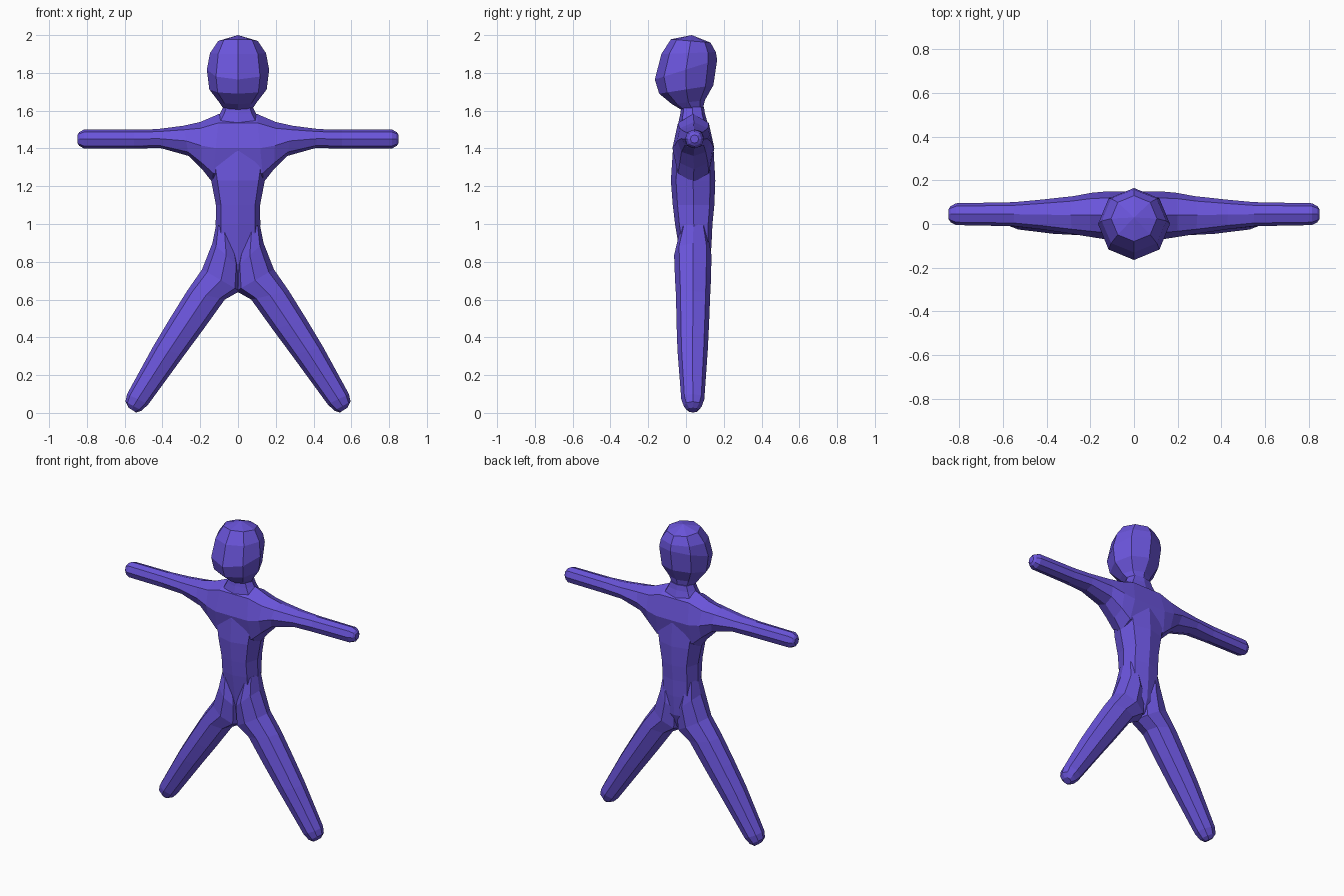
import bpy, bmesh, math
from mathutils import Vector

if "Cube" in bpy.data.objects:
    bpy.data.objects.remove(bpy.data.objects["Cube"])

purple = bpy.data.materials.new("purple")
purple.diffuse_color = (0.145, 0.09, 0.71, 1)
purple.use_nodes = True
purple.node_tree.nodes["Principled BSDF"].inputs["Base Color"].default_value = purple.diffuse_color


def ring(p, q, y0, y1):
    """Cross-section through two outline points (x, z), spanning y0..y1."""
    a, b = Vector((p[0], 0, p[1])), Vector((q[0], 0, q[1]))
    c = (a + b) / 2 + Vector((0, (y0 + y1) / 2, 0))
    return c, (b - a) / 2, Vector((0, (y1 - y0) / 2, 0))


def tilted_ring(f, b, w):
    """Cross-section through front and back points (y, z), half width w."""
    a, b = Vector((0, *f)), Vector((0, *b))
    return (a + b) / 2, Vector((w, 0, 0)), (b - a) / 2


def loft(name, rings, diag=0.707, apex=None):
    """Eight-sided closed skin over a list of cross-sections."""
    bm = bmesh.new()
    loops = []
    for c, u, v in rings:
        loop = []
        for i in range(8):
            t = i * math.pi / 4
            k = diag / 0.7071 if i % 2 else 1
            loop.append(bm.verts.new(c + (u * math.cos(t) + v * math.sin(t)) * k))
        loops.append(loop)
    for l0, l1 in zip(loops, loops[1:]):
        for i in range(8):
            j = (i + 1) % 8
            bm.faces.new((l0[i], l0[j], l1[j], l1[i]))
    bm.faces.new(loops[0])
    if apex:
        top = bm.verts.new(apex)
        for i in range(8):
            bm.faces.new((loops[-1][i], loops[-1][(i + 1) % 8], top))
    else:
        bm.faces.new(loops[-1])
    bmesh.ops.recalc_face_normals(bm, faces=bm.faces)
    me = bpy.data.meshes.new(name)
    bm.to_mesh(me)
    bm.free()
    me.materials.append(purple)
    ob = bpy.data.objects.new(name, me)
    bpy.context.collection.objects.link(ob)
    return ob


# Torso: half width, height, front and back
torso = [(0.03, 0.67, 0.0, 0.09), (0.09, 0.76, -0.02, 0.125), (0.115, 0.89, -0.04, 0.135),
         (0.118, 1.0, -0.058, 0.14), (0.117, 1.1, -0.07, 0.15), (0.142, 1.23, -0.08, 0.155),
         (0.17, 1.38, -0.07, 0.147), (0.15, 1.5, -0.048, 0.125), (0.095, 1.585, -0.03, 0.1),
         (0.078, 1.62, -0.025, 0.095)]
body = loft("body", [ring((-w, z), (w, z), y0, y1) for w, z, y0, y1 in torso], 0.77)

# Arms and shoulders: one skin from hand to hand
arm = [((0.10, 1.583), (0.135, 1.22), -0.072, 0.15), ((0.20, 1.54), (0.19, 1.29), -0.06, 0.143),
       ((0.29, 1.52), (0.26, 1.36), -0.047, 0.128), ((0.43, 1.502), (0.41, 1.402), -0.025, 0.112),
       ((0.55, 1.5), (0.55, 1.4), -0.01, 0.1), ((0.815, 1.5), (0.815, 1.4), -0.005, 0.095),
       ((0.84, 1.487), (0.84, 1.413), 0.008, 0.082), ((0.85, 1.472), (0.85, 1.428), 0.023, 0.067)]
left = [ring((-p[0], p[1]), (-q[0], q[1]), a, b) for p, q, a, b in reversed(arm)]
arms = loft("arms", left + [ring(*r) for r in arm], 0.735)

# Legs: outer and inner outline points, front and back
leg = [((0.115, 1.0), (0.03, 0.95), -0.03, 0.11), ((0.135, 0.90), (-0.01, 0.77), -0.063, 0.135),
       ((0.19, 0.76), (-0.01, 0.645), -0.058, 0.132), ((0.27, 0.645), (0.07, 0.60), -0.053, 0.128),
       ((0.36, 0.50), (0.185, 0.44), -0.05, 0.122), ((0.45, 0.35), (0.285, 0.305), -0.045, 0.115),
       ((0.587, 0.10), (0.475, 0.045), -0.025, 0.097), ((0.596, 0.06), (0.51, 0.012), -0.012, 0.084),
       ((0.58, 0.028), (0.54, 0.002), 0.01, 0.064)]
legs = [loft("leg", [ring((s * p[0], p[1]), (s * q[0], q[1]), a, b) for p, q, a, b in leg], 0.735)
        for s in (-1, 1)]

# Head and neck: tilted sections
head_rows = [((-0.03, 1.55), (0.095, 1.56), 0.09), ((-0.025, 1.605), (0.09, 1.615), 0.077),
             ((-0.075, 1.635), (0.10, 1.655), 0.10), ((-0.142, 1.69), (0.145, 1.735), 0.152),
             ((-0.165, 1.765), (0.165, 1.87), 0.165), ((-0.13, 1.90), (0.158, 1.91), 0.148),
             ((-0.08, 1.978), (0.13, 1.96), 0.105)]
head = loft("head", [tilted_ring(*r) for r in head_rows], apex=(0, 0.03, 2.0))

# Fuse all parts into one skin
bpy.context.view_layer.objects.active = body
for part in [arms, *legs, head]:
    mod = body.modifiers.new("fuse", 'BOOLEAN')
    mod.operation, mod.solver, mod.object = 'UNION', 'EXACT', part
    bpy.ops.object.modifier_apply(modifier=mod.name)
    bpy.data.objects.remove(part)
